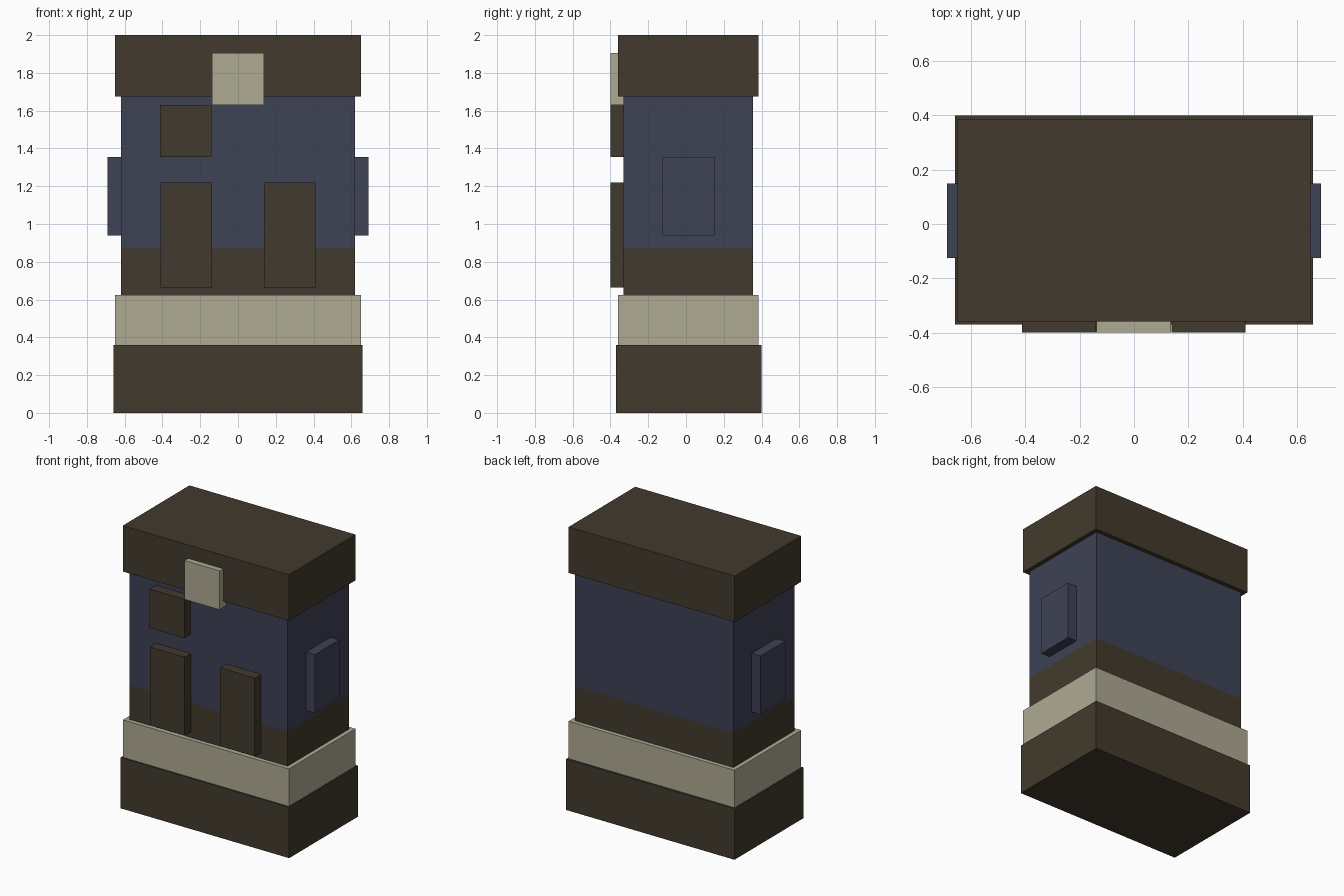
import bpy
import bmesh
from mathutils import Matrix, Vector

default = bpy.data.objects.get("Cube")
if default:
    bpy.data.objects.remove(default, do_unlink=True)


def material(name, rgb):
    mat = bpy.data.materials.new(name)
    mat.use_nodes = True
    color = (*rgb, 1.0)
    mat.diffuse_color = color
    mat.node_tree.nodes["Principled BSDF"].inputs["Base Color"].default_value = color
    return mat


brown = material("dark brown", (0.054, 0.042, 0.026))
blue = material("slate blue", (0.048, 0.054, 0.09))
cream = material("warm cream", (0.43, 0.40, 0.295))


def box(name, mat, x, y, z):
    """Flat-faced box spanning the given (low, high) ranges."""
    low, high = Vector((x[0], y[0], z[0])), Vector((x[1], y[1], z[1]))
    bm = bmesh.new()
    bmesh.ops.create_cube(bm, size=1.0, matrix=Matrix.Diagonal((*(high - low), 1.0)))
    mesh = bpy.data.meshes.new(name)
    bm.to_mesh(mesh)
    bm.free()
    mesh.materials.append(mat)
    obj = bpy.data.objects.new(name, mesh)
    obj.location = (low + high) / 2
    bpy.context.collection.objects.link(obj)
    return obj


# Stacked main blocks, bottom to top
wide, narrow = (-0.36, 0.385), (-0.33, 0.355)
box("base", brown, (-0.66, 0.66), (-0.37, 0.4), (0, 0.36))
box("cream_band", cream, (-0.65, 0.65), wide, (0.36, 0.625))
box("lower_body", brown, (-0.62, 0.62), narrow, (0.625, 0.87))
box("upper_body", blue, (-0.62, 0.62), narrow, (0.87, 1.675))
box("cap", brown, (-0.65, 0.65), wide, (1.675, 2.0))

# Raised plates on the front
front = (-0.4, -0.33)
box("chest_pocket", brown, (-0.413, -0.14), front, (1.355, 1.63))
box("front_badge", cream, (-0.138, 0.137), front, (1.63, 1.905))

# Mirrored front pouches and side pads
for side, sign in (("left", 1), ("right", -1)):
    box(side + "_pouch", brown, sorted((sign * 0.138, sign * 0.411)), front, (0.665, 1.22))
    box(side + "_side_pad", blue, sorted((sign * 0.62, sign * 0.69)), (-0.125, 0.15), (0.94, 1.355))
